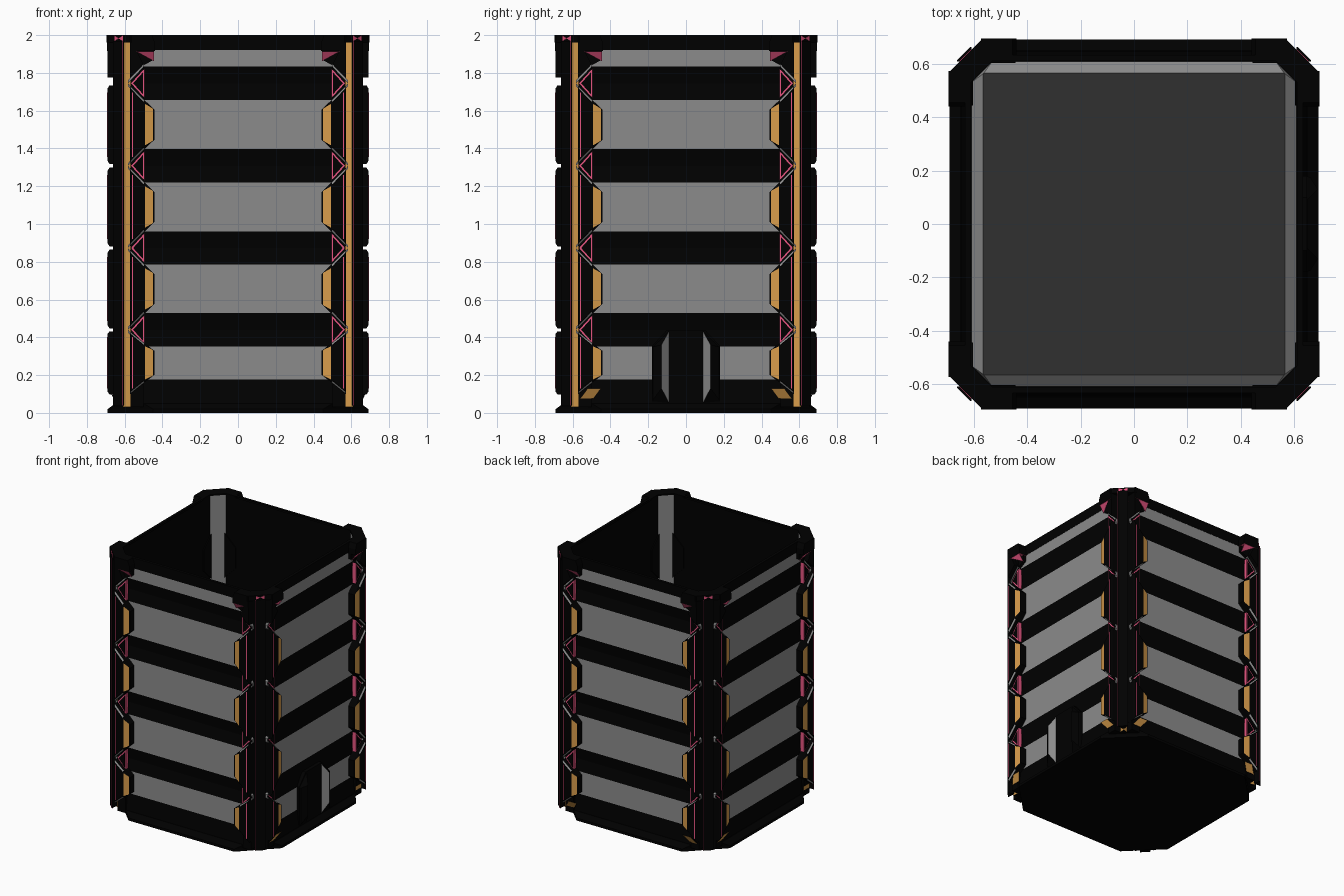
import bpy, bmesh, math

if "Cube" in bpy.data.objects:
    bpy.data.objects.remove(bpy.data.objects["Cube"])

def mat(name, rgb):
    m = bpy.data.materials.new(name)
    m.diffuse_color = (*rgb, 1)
    m.use_nodes = True
    m.node_tree.nodes["Principled BSDF"].inputs["Base Color"].default_value = m.diffuse_color
    return m

BLACK, GREY, GOLD, PINK, FLOOR = range(5)
MATS = [mat("black shell", (0.0, 0.0, 0.0)),
        mat("panel grey", (0.26, 0.26, 0.26)),
        mat("gold trim", (0.68, 0.33, 0.07)),
        mat("pink trim", (0.8, 0.09, 0.22)),
        mat("floor dark grey", (0.03, 0.03, 0.03))]

def loft(name, rings, sides=BLACK, k=0, flip=1, caps=(BLACK, BLACK), recalc=True):
    """Skin rings of (along, out, z) points; turn onto side k, mirror with flip.
    sides: one material, a list per edge, or a function (segment, edge)."""
    c, s = [(1, 0), (0, 1), (-1, 0), (0, -1)][k]
    bm = bmesh.new()
    vs = []
    for r in rings:
        row = []
        for a, d, z in r:
            x, y = a * flip, -d
            row.append(bm.verts.new((x * c - y * s, x * s + y * c, z)))
        vs.append(row)
    n = len(rings[0])
    for i in range(len(vs) - 1):
        for j in range(n):
            f = bm.faces.new((vs[i][j], vs[i][(j + 1) % n], vs[i + 1][(j + 1) % n], vs[i + 1][j]))
            f.material_index = (sides if isinstance(sides, int) else
                                sides(i, j) if callable(sides) else sides[j])
    for cap, row in zip(caps, (vs[0], vs[-1])):
        if cap is not None:
            bm.faces.new(row).material_index = cap
    if recalc:
        bmesh.ops.recalc_face_normals(bm, faces=bm.faces)
    me = bpy.data.meshes.new(name)
    bm.to_mesh(me)
    bm.free()
    for m in MATS:
        me.materials.append(m)
    ob = bpy.data.objects.new(name, me)
    bpy.context.collection.objects.link(ob)
    return ob

def prism(name, plan, z0, z1, **kw):
    return loft(name, [[(a, d, z) for a, d in plan] for z in (z0, z1)], **kw)

def plate(name, pts, d0, d1, **kw):
    return loft(name, [[(a, d, z) for a, z in pts] for d in (d0, d1)], **kw)

def octagon(h, q, z):
    return [(q, -h, z), (h, -q, z), (h, q, z), (q, h, z),
            (-q, h, z), (-h, q, z), (-h, -q, z), (-q, -h, z)]

# base flange
loft("base_flange", [octagon(0.69, 0.45, 0), octagon(0.69, 0.45, 0.02), octagon(0.65, 0.5, 0.05)])

# rim, inner lining with grey corners, raised floor with sloped grey border
loft("top_rim", [octagon(0.61, 0.53, 1.92), octagon(0.632, 0.54, 1.92),
                 octagon(0.632, 0.54, 2.0), octagon(0.61, 0.53, 2.0)], caps=(None, None))
loft("interior", [octagon(0.609, 0.53, 1.99), octagon(0.609, 0.53, 0.08), octagon(0.565, 0.562, 0.12)],
     sides=lambda i, j: GREY if i == 1 or j % 2 == 0 else BLACK,
     caps=(None, FLOOR), recalc=False)

RIBS = [0.44, 0.873, 1.308, 1.745]
PADS = [(0.265, 0.8), (0.656, 1), (1.09, 1), (1.526, 1)]

# wall profile: skirt, grey panels, black V channels
prof = [(0.645, 0.05), (0.63, 0.178)]
for z in RIBS:
    prof += [(0.63, z - 0.088), (0.615, z), (0.63, z + 0.088)]
prof += [(0.63, 1.92), (0.612, 1.92), (0.612, 0.05)]
wall_cols = [BLACK] + [GREY, BLACK, BLACK] * 4 + [GREY] + [BLACK] * 3

for k in range(4):
    side = ("front", "right", "back", "left")[k]
    loft(side + "_wall", [[(a, d, z) for d, z in prof] for a in (-0.53, 0.53)],
         sides=wall_cols, k=k)

    # corner column with gold recesses, and raised post with pink edges
    prism(side + "_corner_column",
          [(0.5, 0.612), (0.5, 0.655), (0.568, 0.655), (0.568, 0.602), (0.61, 0.61),
           (0.602, 0.568), (0.655, 0.568), (0.655, 0.5), (0.612, 0.5), (0.612, 0.535), (0.535, 0.612)],
          0.03, 1.97, k=k, sides=[BLACK] * 3 + [GOLD, GOLD] + [BLACK] * 6)
    prism(side + "_corner_post",
          [(0.603, 0.603), (0.609, 0.64), (0.609, 0.662), (0.613, 0.662),
           (0.662, 0.613), (0.662, 0.609), (0.64, 0.609)],
          0.04, 1.97, k=k, sides=[BLACK, BLACK, PINK, BLACK, PINK, BLACK, BLACK])

    # corner cap bridging the two bracket arms
    prism(side + "_corner_cap",
          [(0.53, 0.692), (0.565, 0.695), (0.695, 0.565), (0.692, 0.53), (0.61, 0.53), (0.53, 0.61)],
          1.96, 2.0, k=k)
    # small pink hourglass on the cap chamfer
    for t in (-1, 1):
        tri = [(0, 1.983), (0.022 * t, 1.997), (0.022 * t, 1.968)]
        loft(side + "_cap_mark",
             [[(0.63 + u + e, 0.63 - u + e, z) for u, z in tri] for e in (-0.002, 0.002)],
             sides=PINK, caps=(PINK, PINK), k=k)

    for f in (-1, 1):
        # bracket arm: top block, lower tail and sloped pink underside
        plate(side + "_bracket_arm", [(0.572, 2.0), (0.572, 1.915), (0.44, 1.915), (0.44, 1.96), (0.455, 2.0)],
              0.61, 0.694, k=k, flip=f, sides=[BLACK, PINK, BLACK, BLACK, BLACK])
        plate(side + "_bracket_backing", [(0.572, 1.915), (0.572, 1.77), (0.5, 1.84), (0.445, 1.87), (0.445, 1.915)],
              0.62, 0.652, k=k, flip=f)
        plate(side + "_bracket_tail", [(0.572, 1.915), (0.572, 1.775), (0.5, 1.845), (0.535, 1.915)],
              0.62, 0.69, k=k, flip=f)
        loft(side + "_bracket_flash",
             [[(0.54, 0.692 - e, 1.914), (0.445, 0.692 - e, 1.914), (0.445, 0.657 - e, 1.862)]
              for e in (0.004, 0)], k=k, flip=f, sides=PINK, caps=(PINK, PINK))
        # guard pads with a thin grey bevel and gold inner tab
        for zc, h in PADS:
            def ring(d, pts):
                half = [(a, d, zc + z * h) for a, z in pts]
                return half + [(a, d, 2 * zc - z) for a, d, z in reversed(half)]
            foot = [(0.573, 0.208), (0.495, 0.13), (0.443, 0.08)]
            loft(side + "_guard_pad",
                 [ring(0.602, foot), ring(0.68, foot),
                  ring(0.682, [(0.572, 0.206), (0.495, 0.129), (0.45, 0.085)]),
                  ring(0.69, [(0.569, 0.192), (0.5, 0.121), (0.493, 0.11)]),
                  ring(0.692, [(0.567, 0.188), (0.503, 0.118), (0.497, 0.106)])],
                 sides=lambda i, j: GREY if i == 2 and j in (0, 4) else
                 GOLD if i == 2 and j == 2 else BLACK, k=k, flip=f)
            # pink pinstripe on the face of the pad
            e = 0.17 * h
            plate(side + "_pad_pinstripe",
                  [(0.556, zc - e), (0.561, zc - e), (0.561, zc + e), (0.556, zc + e)],
                  0.69, 0.694, k=k, flip=f, sides=PINK, caps=(PINK, PINK))
        # pink outlined arrowheads at the channel ends, with grey chevrons outside them
        for z in RIBS:
            plate(side + "_arrow_outline", [(0.495, z - 0.078), (0.566, z), (0.495, z + 0.078)],
                  0.63, 0.657, k=k, flip=f, sides=PINK, caps=(PINK, PINK))
            plate(side + "_arrow_fill", [(0.503, z - 0.058), (0.555, z), (0.503, z + 0.058)],
                  0.64, 0.66, k=k, flip=f)
            for t in (-1, 1):
                plate(side + "_chevron",
                      [(0.583, z), (0.5, z + 0.088 * t), (0.5, z + 0.1 * t), (0.583, z + 0.014 * t)],
                      0.64, 0.659, k=k, flip=f, sides=GREY, caps=(GREY, GREY))
        # gold flash tucked under the lowest pad
        if k:
            loft(side + "_foot_flash",
                 [[(a, d - e, z) for a, d, z in ((0.45, 0.688, 0.13), (0.52, 0.688, 0.13),
                                                 (0.56, 0.658, 0.075), (0.49, 0.658, 0.075))]
                  for e in (0.006, 0)], k=k, flip=f, caps=(BLACK, GOLD))

# recessed latch port, right side only
plate("port_back", [(-0.18, 0.04), (0.18, 0.04), (0.18, 0.355), (0.1, 0.44), (-0.1, 0.44), (-0.18, 0.355)],
      0.62, 0.647, k=1)
for f in (-1, 1):
    plan = [(0.18, 0.64), (0.175, 0.66), (0.13, 0.688), (0.088, 0.646)]
    loft("port_jamb", [[(a, d, z) for (a, d), z in zip(plan, zs)]
                       for zs in ((0.05, 0.07, 0.13, 0.05), (0.35, 0.35, 0.36, 0.435))],
         sides=[BLACK, BLACK, GREY, BLACK], k=1, flip=f)
